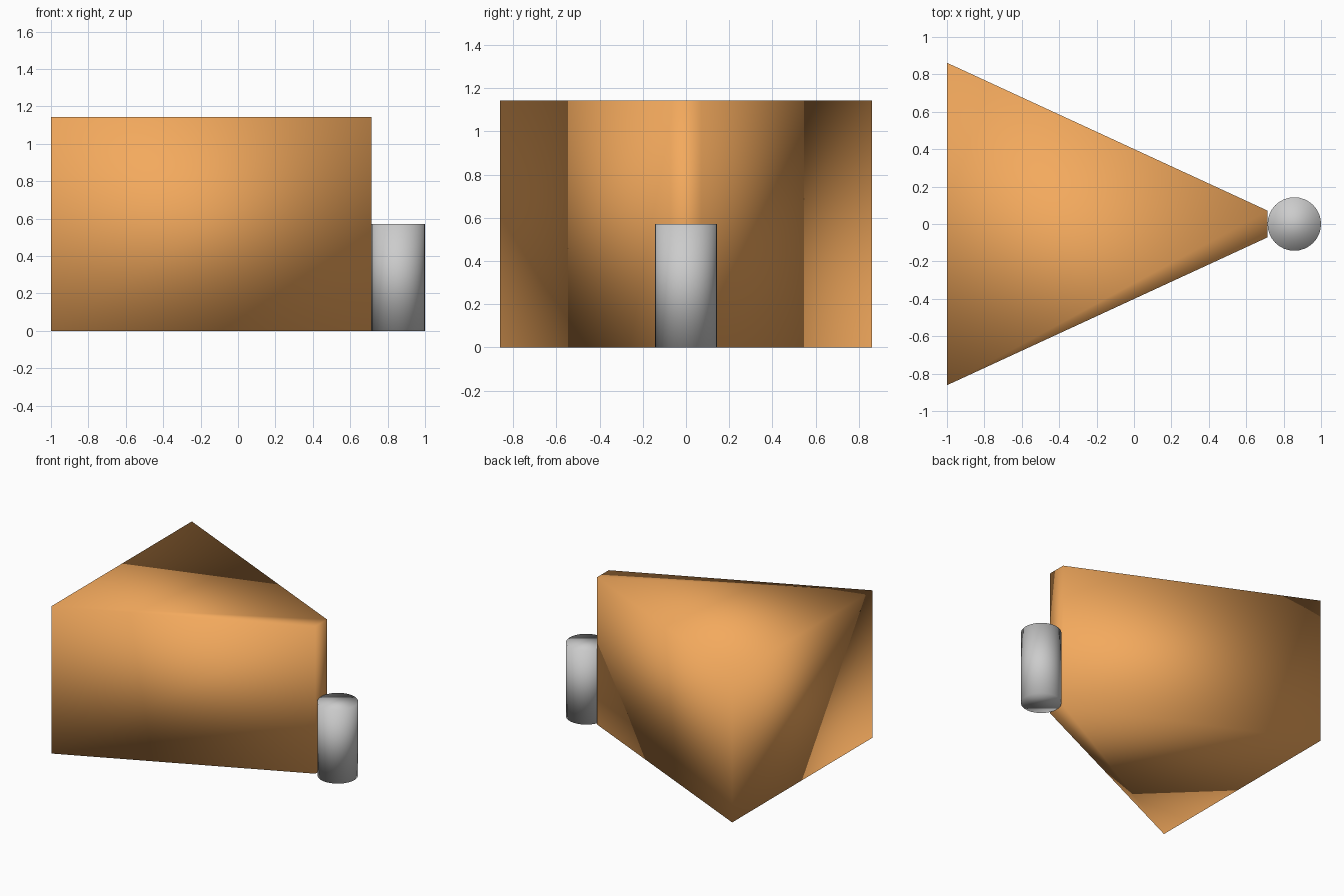
import bpy, bmesh

if "Cube" in bpy.data.objects:
    bpy.data.objects.remove(bpy.data.objects["Cube"])


def finish(bm, name):
    """Turn a bmesh into a smooth-shaded object."""
    bmesh.ops.recalc_face_normals(bm, faces=bm.faces)
    for f in bm.faces:
        f.smooth = True
    mesh = bpy.data.meshes.new(name)
    bm.to_mesh(mesh)
    bm.free()
    obj = bpy.data.objects.new(name, mesh)
    bpy.context.collection.objects.link(obj)
    return obj


# Tapered wedge body: trapezoid outline extruded upwards
outline = [(-1, -0.862), (0.714, -0.0715), (0.714, 0.0715), (-1, 0.862)]
bm = bmesh.new()
base = bm.faces.new([bm.verts.new((x, y, 0)) for x, y in outline])
geom = bmesh.ops.extrude_face_region(bm, geom=[base], use_keep_orig=True)["geom"]
top = [v for v in geom if isinstance(v, bmesh.types.BMVert)]
bmesh.ops.translate(bm, verts=top, vec=(0, 0, 1.143))
body = finish(bm, "wedge_body")
orange = bpy.data.materials.new("orange")
orange.diffuse_color = (0.9, 0.4, 0.11, 1)
orange.use_nodes = True
orange.node_tree.nodes["Principled BSDF"].inputs["Base Color"].default_value = orange.diffuse_color
body.data.materials.append(orange)

# Upright post touching the narrow end
bm = bmesh.new()
bmesh.ops.create_cone(bm, cap_ends=True, segments=32,
                      radius1=0.143, radius2=0.143, depth=0.572)
bmesh.ops.translate(bm, verts=bm.verts, vec=(0.857, 0, 0.286))
finish(bm, "round_post")
